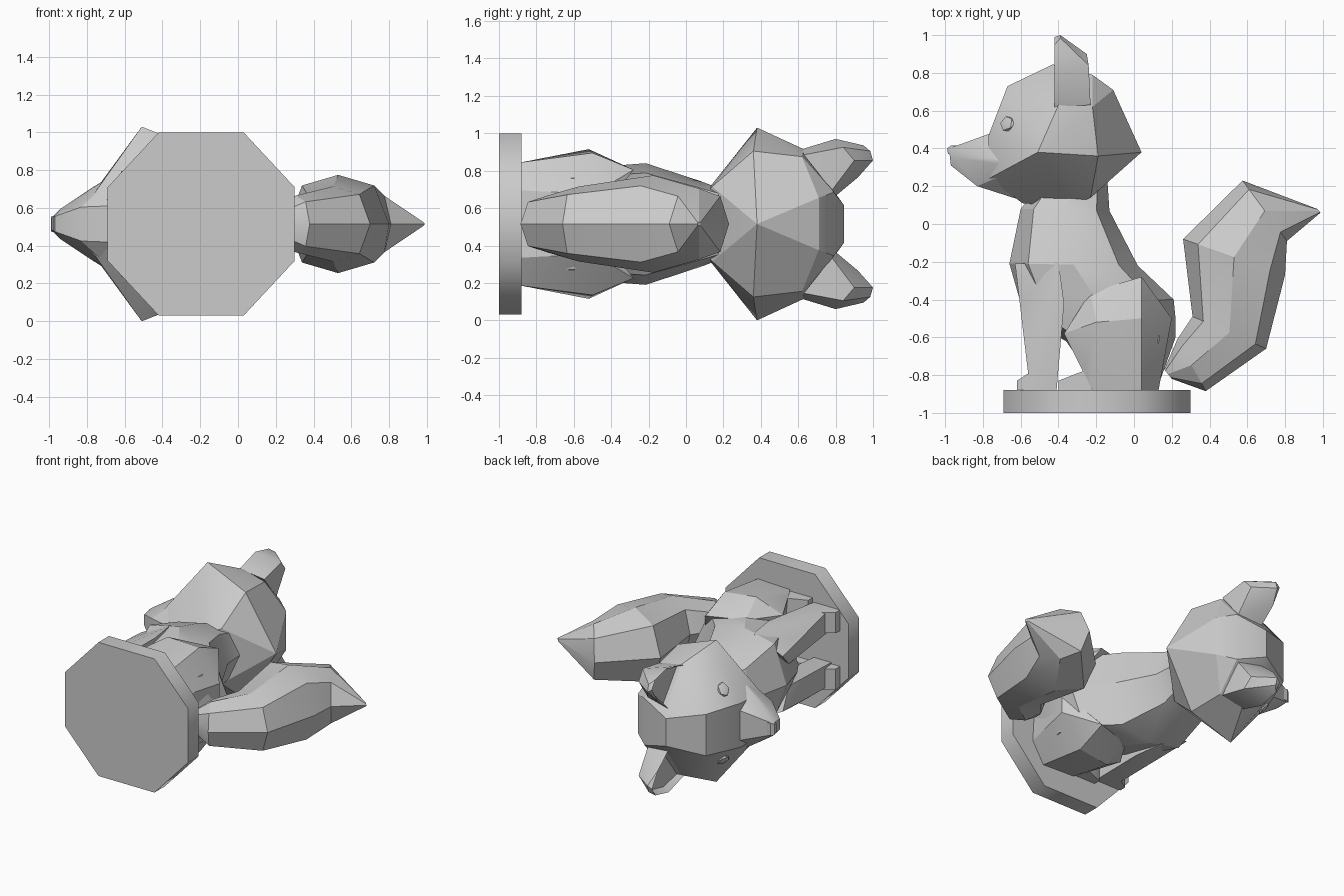
import bpy
import bmesh
import math
from mathutils import Vector

cube = bpy.data.objects.get("Cube")
if cube:
    bpy.data.objects.remove(cube, do_unlink=True)

MIDDLE = 0.515  # height of the animal's plane of symmetry: it lies on its side

grey = bpy.data.materials.new("plain_grey")
grey.use_nodes = True
colour = (0.6, 0.6, 0.6, 1)
grey.diffuse_color = colour
grey.node_tree.nodes["Principled BSDF"].inputs["Base Color"].default_value = colour


def place(x, y, w):
    """Side-profile point plus sideways offset w."""
    return Vector((x, y, MIDDLE + w))


def finish(name, bm, smooth=25):
    """Make the object; edges flatter than the smooth angle are softened."""
    bmesh.ops.recalc_face_normals(bm, faces=bm.faces)
    mesh = bpy.data.meshes.new(name)
    bm.to_mesh(mesh)
    bm.free()
    mesh.materials.append(grey)
    obj = bpy.data.objects.new(name, mesh)
    bpy.context.collection.objects.link(obj)
    bpy.ops.object.select_all(action='DESELECT')
    obj.select_set(True)
    bpy.context.view_layer.objects.active = obj
    bpy.ops.object.shade_smooth_by_angle(angle=math.radians(smooth))


def hull_mesh(points):
    """Faceted solid around a few corner points."""
    bm = bmesh.new()
    for p in points:
        bm.verts.new(place(*p))
    bmesh.ops.remove_doubles(bm, verts=bm.verts, dist=0.001)
    bmesh.ops.convex_hull(bm, input=bm.verts)
    loose = [v for v in bm.verts if not v.link_faces]
    bmesh.ops.delete(bm, geom=loose, context='VERTS')
    bmesh.ops.dissolve_limit(bm, angle_limit=0.06, verts=bm.verts, edges=bm.edges)
    bmesh.ops.recalc_face_normals(bm, faces=bm.faces)
    return bm


def solid(name, half, smooth=25):
    """Central part, mirrored across the symmetry plane."""
    finish(name, hull_mesh(half + [(x, y, -w) for x, y, w in half]), smooth)


def pair(name, points, detail=None):
    """Left and right copies of a side part."""
    for side, sign in (("left", 1), ("right", -1)):
        bm = hull_mesh([(x, y, w * sign) for x, y, w in points])
        if detail:
            detail(bm)
        finish(side + "_" + name, bm)


def loft(name, rings, squareness, sides=8):
    """Skin through oval rings, each given by two profile points and a half width."""
    bm = bmesh.new()
    loops = []
    for x1, y1, x2, y2, width in rings:
        loop = []
        for i in range(sides):
            a = math.tau * i / sides
            t = (1 - math.cos(a)) / 2
            s = math.sin(a)
            w = math.copysign(abs(s) ** squareness, s) * width if i % 4 else 0
            loop.append(bm.verts.new(place(x1 + (x2 - x1) * t, y1 + (y2 - y1) * t, w)))
            if i % 4 == 2:
                loop[-1].co.z = MIDDLE + math.copysign(width, s)
        loops.append(loop)
    for a, b in zip(loops, loops[1:]):
        for i in range(sides):
            j = (i + 1) % sides
            bm.faces.new((a[i], a[j], b[j], b[i]))
    bm.faces.new(loops[0])
    bm.faces.new(loops[-1])
    finish(name, bm)


# Eight-sided plinth
solid("plinth", [(x, y, w) for y in (-1, -0.88)
                 for x, w in ((-0.69, 0.195), (-0.42, 0.485),
                              (0.03, 0.485), (0.3, 0.195))], smooth=50)

# Torso from neck to rump
loft("torso", [
    (-0.5, 0.2, -0.14, 0.22, 0.18),
    (-0.6, 0.08, -0.13, 0.07, 0.23),
    (-0.66, -0.21, 0.02, -0.22, 0.325),
    (-0.6, -0.42, 0.21, -0.4, 0.31),
    (-0.54, -0.52, 0.22, -0.5, 0.29),
    (-0.36, -0.62, 0.22, -0.6, 0.29),
    (-0.18, -0.88, 0.12, -0.88, 0.28),
], 0.5)

# Bushy tail curling up to a point
loft("tail", [
    (0.16, -0.77, 0.2, -0.82, 0.06),
    (0.23, -0.61, 0.38, -0.885, 0.15),
    (0.31, -0.49, 0.7, -0.66, 0.2),
    (0.26, -0.08, 0.8, -0.27, 0.26),
    (0.575, 0.23, 0.81, -0.09, 0.19),
    (0.97, 0.08, 0.988, 0.06, 0.01),
], 0.7)

# Head, muzzle and nose
solid("head", [
    (-0.51, 0.38, 0.515),
    (-0.77, 0.47, 0.16), (-0.77, 0.24, 0.15),
    (-0.67, 0.73, 0.15), (-0.43, 0.845, 0.1), (-0.22, 0.79, 0.17),
    (-0.11, 0.71, 0.14), (-0.4, 0.63, 0.4), (-0.22, 0.62, 0.36),
    (-0.19, 0.36, 0.39), (0.04, 0.38, 0),
    (-0.59, 0.11, 0.1), (-0.33, 0.09, 0.15), (-0.23, 0.14, 0.2),
])
solid("muzzle", [
    (-0.98, 0.4, 0.04), (-0.93, 0.41, 0.06), (-0.97, 0.31, 0.04),
    (-0.94, 0.35, 0.08), (-0.83, 0.2, 0.09), (-0.76, 0.48, 0.11),
    (-0.76, 0.35, 0.2), (-0.58, 0.12, 0.1), (-0.6, 0.3, 0.3),
])
solid("nose", [
    (-0.99, 0.4, 0.04), (-0.985, 0.37, 0.03), (-0.97, 0.415, 0.045),
    (-0.93, 0.415, 0.04), (-0.94, 0.37, 0.05),
])


# Ears with a hollow front
def hollow(bm):
    front = [f for f in bm.faces if f.normal.x < -0.9]
    bmesh.ops.inset_region(bm, faces=front, thickness=0.03, depth=-0.04)


pair("ear", [
    (-0.42, 0.62, 0.4), (-0.42, 0.8, 0.455), (-0.42, 0.95, 0.42),
    (-0.42, 0.99, 0.36), (-0.42, 0.92, 0.25), (-0.42, 0.8, 0.15),
    (-0.39, 1, 0.34), (-0.39, 0.985, 0.39), (-0.25, 0.9, 0.34),
    (-0.24, 0.84, 0.41), (-0.24, 0.78, 0.18), (-0.23, 0.63, 0.37),
], hollow)

# Small faceted eyes set on the sloping cheeks
for side, sign in (("left", 1), ("right", -1)):
    bm = bmesh.new()
    bmesh.ops.create_icosphere(bm, subdivisions=1, radius=1)
    facing = Vector((-0.087, 0.039, 0.077 * sign)).to_track_quat('Z', 'Y')
    for v in bm.verts:
        flat = Vector((v.co.x * 0.045, v.co.y * 0.055, v.co.z * 0.02))
        v.co = facing @ flat + place(-0.67, 0.53, 0.255 * sign)
    finish(side + "_eye", bm)

# Straight front legs and paws
pair("front_leg", [
    (-0.63, -0.21, 0.2), (-0.4, -0.2, 0.31), (-0.37, -0.42, 0.31),
    (-0.59, -0.42, 0.24), (-0.58, -0.35, 0.08), (-0.4, -0.35, 0.08),
    (-0.55, -0.88, 0.28), (-0.55, -0.88, 0.12),
    (-0.41, -0.88, 0.28), (-0.41, -0.88, 0.12),
])
pair("front_paw", [(x, y, w) for w in (0.13, 0.28) for x, y in (
    (-0.62, -0.88), (-0.62, -0.83), (-0.55, -0.785), (-0.43, -0.79), (-0.42, -0.88))])

# Folded hind legs and feet
pair("thigh", [
    (-0.23, -0.36, 0.3), (0.04, -0.28, 0.29), (0.04, -0.5, 0.38),
    (-0.2, -0.52, 0.4), (-0.37, -0.58, 0.29), (-0.26, -0.78, 0.32),
    (0.04, -0.88, 0.33), (-0.22, -0.88, 0.32), (0.2, -0.5, 0.16),
    (0.13, -0.88, 0.18), (0.12, -0.88, 0), (0.2, -0.5, 0),
    (-0.34, -0.58, 0.1), (-0.2, -0.88, 0.1),
])
pair("hind_foot", [(x, y, w) for w in (0.15, 0.31) for x, y in (
    (-0.4, -0.88), (-0.4, -0.83), (-0.26, -0.775), (-0.15, -0.78), (-0.15, -0.88))])
